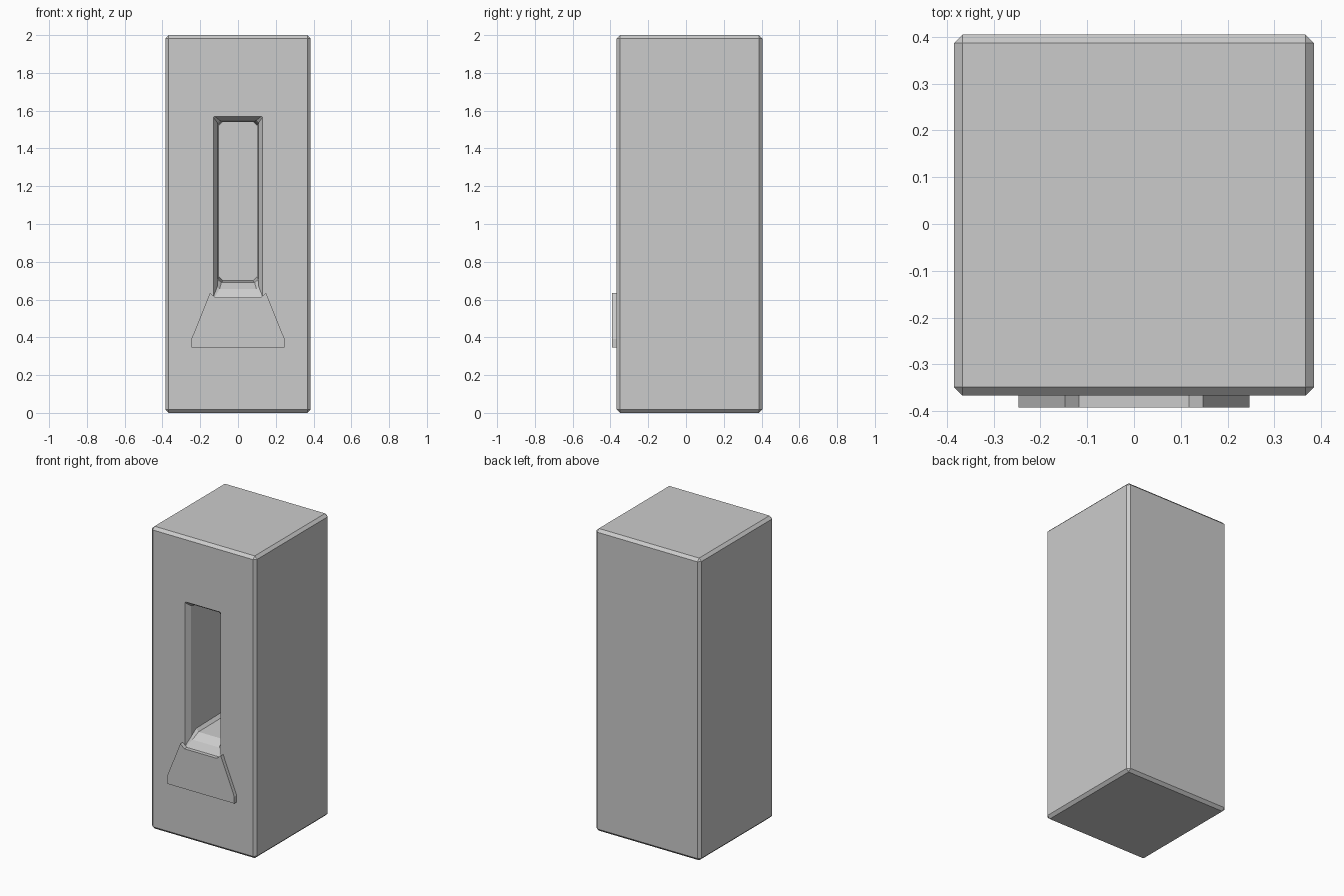
import bpy, bmesh

if "Cube" in bpy.data.objects:
    bpy.data.objects.remove(bpy.data.objects["Cube"])

FRONT, BACK = -0.367, 0.405


def loft(name, rings):
    """Closed solid from a list of equally sized rings of points."""
    bm = bmesh.new()
    loops = [[bm.verts.new(p) for p in ring] for ring in rings]
    n = len(loops[0])
    for a, b in zip(loops, loops[1:]):
        for i in range(n):
            j = (i + 1) % n
            bm.faces.new((a[i], a[j], b[j], b[i]))
    bm.faces.new(loops[0])
    bm.faces.new(loops[-1])
    bmesh.ops.recalc_face_normals(bm, faces=bm.faces)
    mesh = bpy.data.meshes.new(name)
    bm.to_mesh(mesh)
    bm.free()
    obj = bpy.data.objects.new(name, mesh)
    bpy.context.collection.objects.link(obj)
    return obj


def niche_ring(y, w, z0, z1, c):
    """Upright rectangle with cut corners, facing the front."""
    right = [(w - c, z0), (w, z0 + c), (w, z1 - c), (w - c, z1)]
    pts = right + [(-x, z) for x, z in reversed(right)]
    return [(x, y, z) for x, z in pts]


# Main block with chamfered edges
base = [(-0.385, FRONT), (0.385, FRONT), (0.385, BACK), (-0.385, BACK)]
block = loft("pillar_body", [[(x, y, z) for x, y in base] for z in (0, 2)])
bevel = block.modifiers.new("edge_chamfer", 'BEVEL')
bevel.width = 0.018
bevel.segments = 1

# Deep niche with a sloped sill and a bevelled opening
niche = loft("niche_cutter", [
    niche_ring(FRONT - 0.1, 0.13, 0.61, 1.57, 0.006),
    niche_ring(FRONT, 0.13, 0.61, 1.57, 0.006),
    niche_ring(FRONT + 0.03, 0.11, 0.655, 1.55, 0.012),
    niche_ring(FRONT + 0.08, 0.106, 0.69, 1.543, 0.018),
    niche_ring(FRONT + 0.45, 0.10, 0.70, 1.54, 0.02),
])
niche.hide_render = True
cut = block.modifiers.new("niche", 'BOOLEAN')
cut.operation = 'DIFFERENCE'
cut.solver = 'EXACT'
cut.object = niche

# Apply the cut and drop the cutter
bpy.context.view_layer.objects.active = block
block.select_set(True)
for mod in list(block.modifiers):
    bpy.ops.object.modifier_apply(modifier=mod.name)
bpy.data.objects.remove(niche)

# Flared plate under the niche, its top edge fitted around the sill
half = [(0.247, 0.345), (0.247, 0.39), (0.148, 0.635), (0.118, 0.61)]
outline = half + [(-x, z) for x, z in reversed(half)]
loft("front_plate", [[(x, y, z) for x, z in outline]
                     for y in (-0.392, FRONT + 0.005)])
